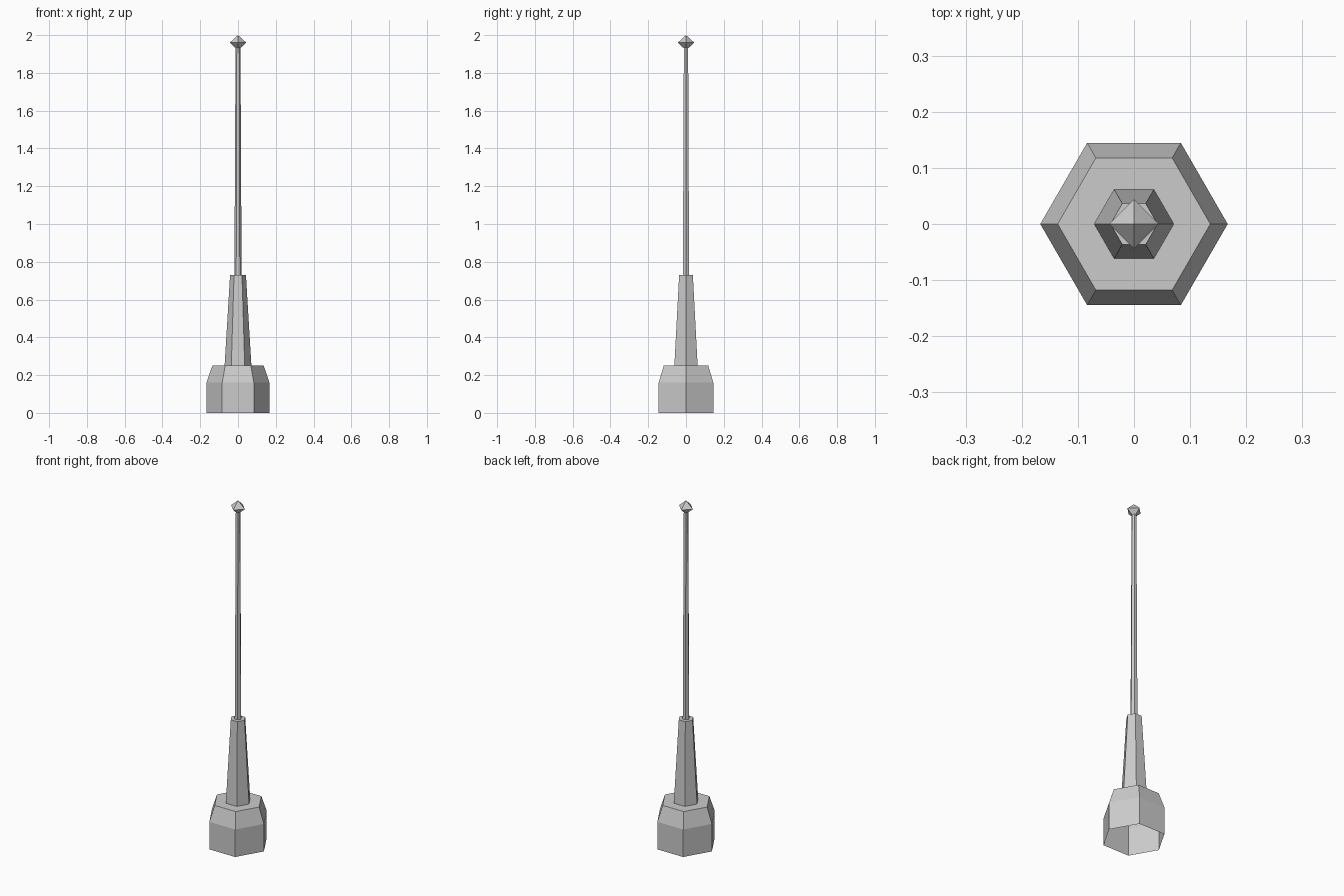
import bpy
import bmesh
from math import cos, sin, tau

cube = bpy.data.objects.get("Cube")
if cube:
    bpy.data.objects.remove(cube)

grey = bpy.data.materials.new("plain_grey")
grey.use_nodes = True
colour = (0.6, 0.6, 0.6, 1)
grey.diffuse_color = colour
grey.node_tree.nodes["Principled BSDF"].inputs["Base Color"].default_value = colour


def turned_part(name, profile, sides, close_top=True):
    """Flat-faced part from (radius, height) rings; a zero radius makes a tip."""
    bm = bmesh.new()
    rings = []
    for r, z in profile:
        count = sides if r else 1
        rings.append([bm.verts.new((r * cos(tau * i / sides), r * sin(tau * i / sides), z))
                      for i in range(count)])
    for low, high in zip(rings, rings[1:]):
        for i in range(sides):
            j = (i + 1) % sides
            corners = [low[i % len(low)], low[j % len(low)],
                       high[j % len(high)], high[i % len(high)]]
            bm.faces.new(list(dict.fromkeys(corners)))
    if close_top and len(rings[-1]) > 1:
        bm.faces.new(rings[-1])
    mesh = bpy.data.meshes.new(name)
    bm.to_mesh(mesh)
    bm.free()
    mesh.materials.append(grey)
    obj = bpy.data.objects.new(name, mesh)
    bpy.context.collection.objects.link(obj)
    return obj


# Hollow hexagonal foot with a sloped shoulder
turned_part("base", [(0.167, 0), (0.167, 0.16), (0.136, 0.25)], 6)

# Tapered hexagonal column
turned_part("column", [(0.071, 0.25), (0.042, 0.73)], 6)

# Thin mast
turned_part("mast", [(0.019, 0.73), (0.013, 1.95)], 6)

# Eight-faced finial
turned_part("finial", [(0, 1.92), (0.044, 1.96), (0, 2.0)], 4)
